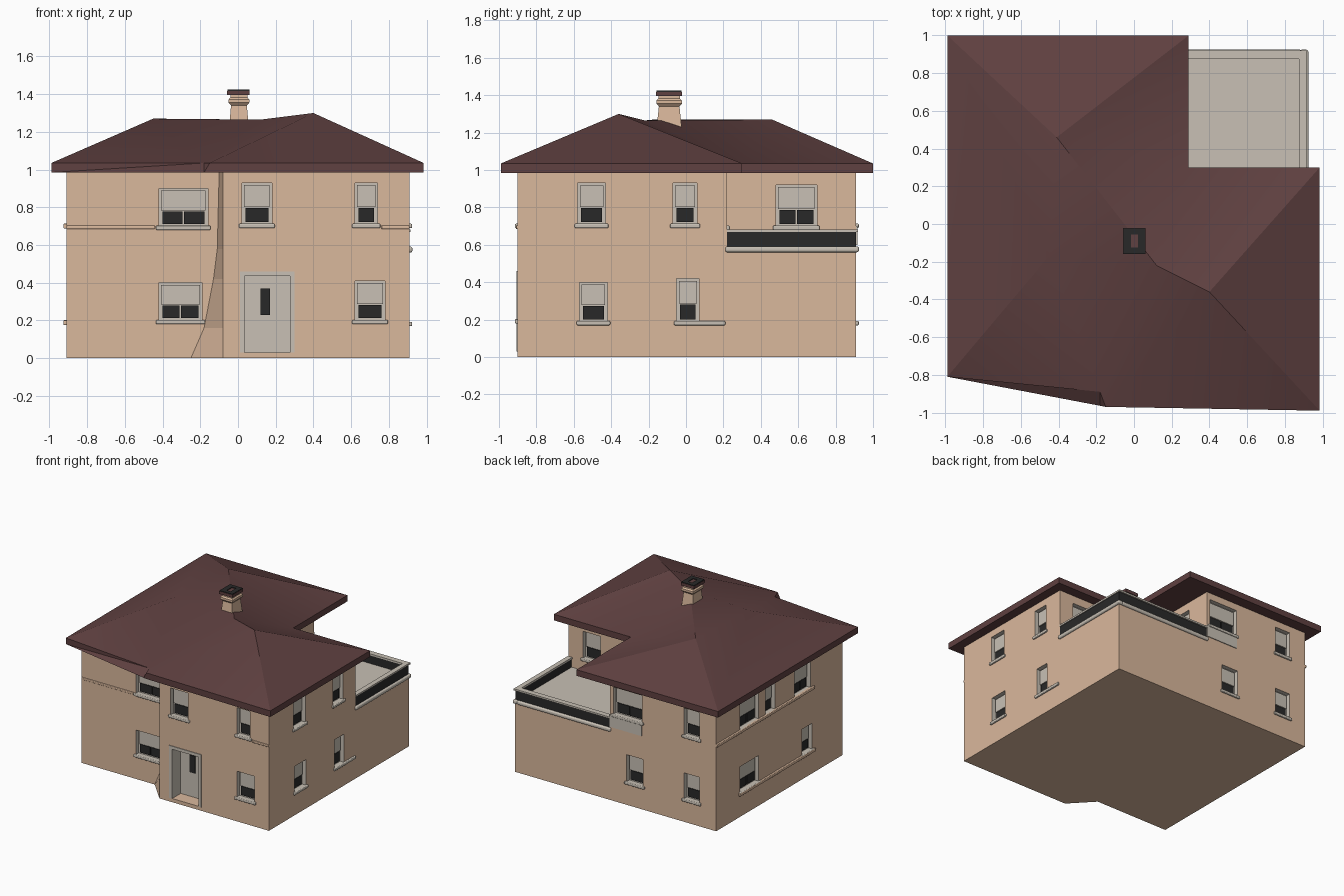
import bpy, bmesh, math

if "Cube" in bpy.data.objects:
    bpy.data.objects.remove(bpy.data.objects["Cube"])

def mat(name, rgb):
    m = bpy.data.materials.new(name)
    m.diffuse_color = (*rgb, 1)
    m.use_nodes = True
    m.node_tree.nodes["Principled BSDF"].inputs["Base Color"].default_value = m.diffuse_color
    return m

WALL = mat("beige_plaster", (0.70, 0.48, 0.335))
ROOF = mat("dark_red_roof", (0.115, 0.052, 0.052))
TRIM = mat("pale_grey_trim", (0.58, 0.53, 0.46))
DARK = mat("dark_glass", (0.022, 0.022, 0.022))

def finish(bm, name, *mats):
    bmesh.ops.recalc_face_normals(bm, faces=bm.faces[:])
    me = bpy.data.meshes.new(name)
    bm.to_mesh(me)
    bm.free()
    for m in mats:
        me.materials.append(m)
    ob = bpy.data.objects.new(name, me)
    bpy.context.collection.objects.link(ob)
    return ob

def add_box(bm, b, mi=0):
    x0, x1, y0, y1, z0, z1 = b
    vs = [bm.verts.new((x, y, z)) for z in (z0, z1) for x, y in ((x0, y0), (x1, y0), (x1, y1), (x0, y1))]
    for q in ((0, 3, 2, 1), (4, 5, 6, 7), (0, 1, 5, 4), (1, 2, 6, 5), (2, 3, 7, 6), (3, 0, 4, 7)):
        bm.faces.new([vs[i] for i in q]).material_index = mi

def boxes(name, m, *bs, bevel=0):
    bm = bmesh.new()
    for b in bs:
        add_box(bm, b)
    ob = finish(bm, name, m)
    if bevel:
        mod = ob.modifiers.new("round", 'BEVEL')
        mod.width, mod.segments = bevel, 3
    return ob

def loft(bm, rings):
    """Stack rings of points, capped at both ends."""
    vr = [[bm.verts.new(p) for p in r] for r in rings]
    n = len(vr[0])
    for a, b in zip(vr, vr[1:]):
        for i in range(n):
            j = (i + 1) % n
            bm.faces.new((a[i], a[j], b[j], b[i]))
    bm.faces.new(vr[0])
    bm.faces.new(vr[-1])
    return vr

def on_wall(side, plane, u0, u1, z0, z1, d0, d1):
    """Box on a wall: u along the wall, d outward from it."""
    s = 1 if side in ("right", "back") else -1
    a, b = sorted((plane + s * d0, plane + s * d1))
    return (a, b, u0, u1, z0, z1) if side in ("right", "left") else (u0, u1, a, b, z0, z1)

# walls
def walls(name, outline, layers):
    bm = bmesh.new()
    loft(bm, [[(s if x is None else x, y, z) for x, y in outline] for z, s in layers])
    return finish(bm, name, WALL, TRIM)

front = [(-.91, -.72), (None, -.72), (-.08, -.9), (.91, -.9)]
lower = walls("lower_walls", front + [(.91, .91), (-.91, .91)],
              [(0, -.25), (.16, -.18), (.42, -.13), (.58, -.11)])
upper = walls("upper_walls", front + [(.91, .22), (.05, .22), (.05, .91), (-.91, .91)],
              [(.58, -.11), (.99, -.10)])

# windows: side, wall plane, u0, u1, z0, z1, panes
windows = [
    ("front", -.72, -.42, -.16, .70, .90, 2), ("front", -.72, -.42, -.19, .20, .40, 2),
    ("front", -.9, .02, .18, .71, .93, 1), ("front", -.9, .62, .74, .71, .93, 1),
    ("front", -.9, .62, .78, .20, .41, 1),
    ("right", .91, -.58, -.43, .71, .93, 1), ("right", .91, -.07, .06, .71, .93, 1),
    ("right", .91, -.57, -.42, .19, .40, 1), ("right", .91, -.05, .07, .19, .42, 1),
    ("right", .05, .48, .70, .70, .92, 2), ("back", .22, .62, .78, .70, .92, 1),
    ("back", .91, -.76, -.62, .71, .93, 1), ("back", .91, -.76, -.62, .19, .40, 1),
    ("back", .91, -.24, .02, .71, .93, 2), ("back", .91, -.25, -.10, .19, .41, 1),
    ("left", -.91, .36, .60, .71, .92, 2), ("left", -.91, .15, .27, .71, .93, 1),
    ("left", -.91, -.31, -.10, .71, .92, 2), ("left", -.91, .36, .60, .20, .41, 2),
    ("left", -.91, -.33, -.20, .20, .41, 1),
]
R = .035
cut = bmesh.new()
panes, shades, sills = [], [], []
for side, p, u0, u1, z0, z1, n in windows:
    add_box(cut, on_wall(side, p, u0, u1, z0, z1, -R, .05), 1)
    zm = z0 + (z1 - z0) * .42
    shades.append(on_wall(side, p, u0 + .012, u1 - .012, zm, z1 - .012, -R, -R + .012))
    w = (u1 - u0 - .03) / n
    for i in range(n):
        a = u0 + .015 + i * w
        panes.append(on_wall(side, p, a + .004, a + w - .004, z0 + .012, zm - .005, -R, -R + .009))
    sills.append(on_wall(side, p, u0 - .015, u1 + .015, z0 - .02, z0 + .003, -.01, .014))
sills.append(on_wall("right", .91, .07, .21, .17, .193, -.01, .014))

# door recess
add_box(cut, on_wall("front", -.9, .01, .30, .03, .46, -.12, .05), 0)
cutter = finish(cut, "opening_cutter", WALL, TRIM)
cutter.hide_render = True
for ob in (lower, upper):
    mod = ob.modifiers.new("openings", 'BOOLEAN')
    mod.operation, mod.solver, mod.object = 'DIFFERENCE', 'EXACT', cutter
    bpy.context.view_layer.objects.active = ob
    bpy.ops.object.modifier_apply(modifier=mod.name)
bpy.data.objects.remove(cutter)

boxes("window_shades", TRIM, *shades)
boxes("window_panes", DARK, *panes)
boxes("window_sills", TRIM, *sills, bevel=.006)

# door with frame and glass slit
boxes("door", TRIM, (.01, .30, -.79, -.78, .03, .46))
boxes("door_frame", TRIM, (.01, .035, -.905, -.78, .03, .46), (.275, .30, -.905, -.78, .03, .46),
      (.01, .30, -.905, -.78, .435, .46))
boxes("door_glass", DARK, (.12, .17, -.798, -.789, .23, .37))

# belt courses and the panel under the back window
boxes("belt_courses", WALL,
      on_wall("front", -.72, -.91, -.44, .685, .703, -.01, .008),
      on_wall("front", -.9, .76, .91, .685, .703, -.01, .010),
      on_wall("left", -.91, -.35, .91, .688, .713, -.01, .016),
      on_wall("left", -.91, -.36, .62, .175, .200, -.01, .016), bevel=.005)
boxes("back_panel", TRIM, on_wall("back", .91, -.24, .05, .60, .70, -.005, .006))

# terrace: floor, dark parapet, cap and rounded cornice
boxes("terrace_floor", TRIM, (.05, .90, .22, .90, .57, .60))
boxes("terrace_parapet", DARK, (.88, .908, .22, .908, .59, .668), (.05, .88, .88, .908, .59, .668))
boxes("parapet_cap", TRIM, (.875, .915, .22, .92, .668, .682), (.05, .875, .875, .92, .668, .682))
boxes("terrace_cornice", TRIM, (.88, .925, .21, .925, .56, .592), (.04, .89, .88, .925, .56, .592), bevel=.012)

# hipped roof with fascia
eave = [(-.99, -.81), (-.18, -.89), (-.15, -.97), (.985, -.99), (.985, .3), (.29, .3), (.29, 1), (-.99, 1)]
bm = bmesh.new()
low = [(x, y, .985) for x, y in eave]
low[1] = (-.18, -.964, .985)
A, B, B2, C, D, E, F, G = loft(bm, [low, [(x, y, 1.035) for x, y in eave]])[1]
bm.faces.ensure_lookup_table()
bm.faces.remove(bm.faces[-1])
P1, S, P2, P3 = [bm.verts.new(p) for p in
                 ((.40, -.36, 1.30), (.12, -.22, 1.265), (-.45, -.17, 1.27), (-.41, .46, 1.27))]
for f in ((A, P2, P3, G), (A, B, S, P2), (B, B2, P1, S), (B2, C, P1), (C, D, P1),
          (D, E, S, P1), (E, P3, P2, S), (E, F, P3), (F, G, P3)):
    bm.faces.new(f)
bmesh.ops.triangulate(bm, faces=bm.faces[:])
roof = finish(bm, "roof", ROOF)
bpy.context.view_layer.objects.active = roof
roof.select_set(True)
bpy.ops.object.shade_smooth_by_angle(angle=math.radians(25))

# chimney: tapered shaft with collar, then cap
bm = bmesh.new()
prof = [(1.18, .056, .072), (1.34, .042, .055), (1.355, .055, .068), (1.372, .055, .068),
        (1.382, .046, .058), (1.398, .046, .058)]
loft(bm, [[(.005 + sx * w, -.09 + sy * d, z) for sx, sy in ((-1, -1), (1, -1), (1, 1), (-1, 1))]
          for z, w, d in prof])
finish(bm, "chimney_shaft", WALL)
boxes("chimney_cap", ROOF, (-.058, .062, -.16, -.022, 1.396, 1.418))
boxes("chimney_cap_top", DARK, (-.056, -.015, -.158, -.024, 1.416, 1.424), (.022, .060, -.158, -.024, 1.416, 1.424),
      (-.015, .022, -.158, -.125, 1.416, 1.424), (-.015, .022, -.057, -.024, 1.416, 1.424))
